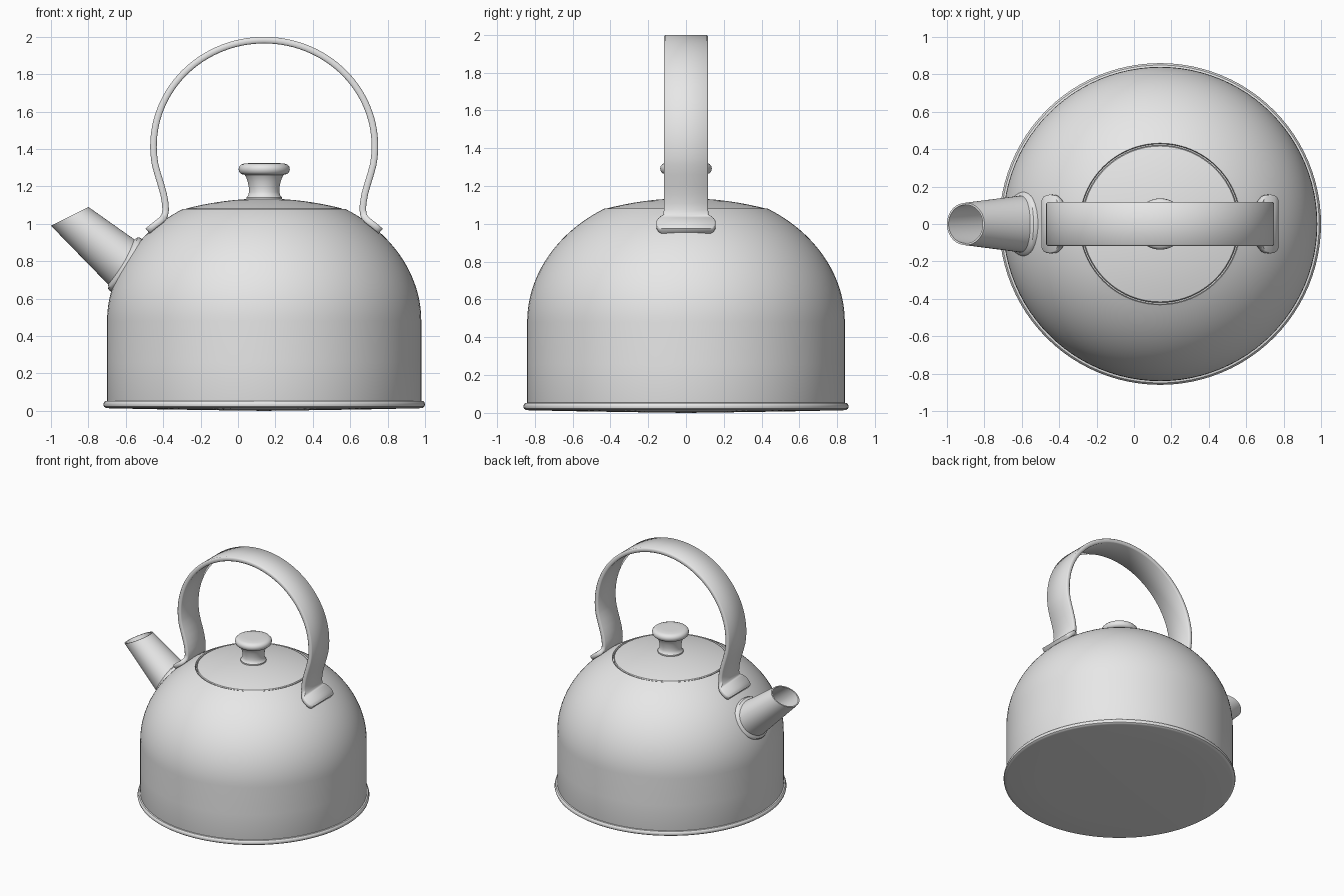
import bpy, bmesh, math
from mathutils import Vector

cube = bpy.data.objects.get("Cube")
if cube:
    bpy.data.objects.remove(cube, do_unlink=True)

CX = 0.14          # x of the pot's axis
SEG = 96

metal = bpy.data.materials.new("grey metal")
metal.use_nodes = True
metal.diffuse_color = (0.8, 0.8, 0.8, 1)
metal.node_tree.nodes["Principled BSDF"].inputs["Base Color"].default_value = (0.8, 0.8, 0.8, 1)


def loft(name, rings, cap=False, angle=35):
    """Skin a list of equal closed rings into one smooth-shaded object."""
    bm = bmesh.new()
    rows = [[bm.verts.new(p) for p in ring] for ring in rings]
    n = len(rows[0])
    for a, b in zip(rows, rows[1:]):
        for i in range(n):
            j = (i + 1) % n
            bm.faces.new((a[i], a[j], b[j], b[i]))
    if cap:
        bm.faces.new(rows[0][::-1])
        bm.faces.new(rows[-1])
    bmesh.ops.remove_doubles(bm, verts=bm.verts, dist=1e-5)
    bmesh.ops.recalc_face_normals(bm, faces=bm.faces)
    mesh = bpy.data.meshes.new(name)
    bm.to_mesh(mesh)
    bm.free()
    mesh.materials.append(metal)
    obj = bpy.data.objects.new(name, mesh)
    bpy.context.collection.objects.link(obj)
    bpy.ops.object.select_all(action='DESELECT')
    obj.select_set(True)
    bpy.context.view_layer.objects.active = obj
    bpy.ops.object.shade_smooth_by_angle(angle=math.radians(angle))
    return obj


def lathe(name, profile):
    """Spin (radius, z) points about the pot's axis."""
    turn = [2 * math.pi * i / SEG for i in range(SEG)]
    return loft(name, [[Vector((CX + r * math.cos(t), r * math.sin(t), z)) for t in turn]
                       for r, z in profile])


def dome(r):
    """Height of the squashed dome at radius r."""
    return 0.48 + 0.70 * math.sqrt(max(0, 1 - (r / 0.84) ** 2))


# Pot body: straight wall, domed shoulder, lip turned down at the lid seam
body = [(0.835, 0.03), (0.84, 0.05), (0.84, 0.26)]
a_end = math.acos(0.432 / 0.84)
for i in range(25):
    r = 0.84 * math.cos(a_end * i / 24)
    body.append((r, dome(r)))
body += [(0.428, 1.074), (0.428, 1.05)]
lathe("body", body)

# Base plate with a rolled rim and a very slightly bulged underside
lathe("base_rim", [(0, 0), (0.3, 0.004), (0.6, 0.009), (0.835, 0.014), (0.848, 0.016),
                   (0.857, 0.023), (0.86, 0.034), (0.857, 0.045), (0.85, 0.052), (0.838, 0.054)])

# Shallow lid
lid = [(0.428, 1.05), (0.421, 1.05), (0.421, 1.076), (0.416, 1.082)]
lid += [(r, 1.135 - 0.053 * (r / 0.416) ** 2) for r in (0.38, 0.33, 0.28, 0.22, 0.16, 0.1, 0.05, 0)]
lathe("lid", lid)

# Lid knob: flared neck under a rounded disc
lathe("lid_knob", [(0.095, 1.12), (0.095, 1.142), (0.086, 1.15), (0.081, 1.17), (0.082, 1.195),
                   (0.088, 1.225), (0.097, 1.25), (0.105, 1.262), (0.122, 1.266), (0.133, 1.276),
                   (0.137, 1.292), (0.134, 1.306), (0.124, 1.317), (0.105, 1.323), (0.06, 1.325),
                   (0, 1.325)])

# Handle strap: arch plus inward legs that spread into feet (offset, z, half width)
half = []
for i in range(33):
    t = math.radians(90 - 100 * i / 32)
    half.append((0.592 * math.cos(t), 1.415 + 0.567 * math.sin(t), 0.117))
half += [(0.569, 1.265, 0.117), (0.552, 1.21, 0.117), (0.538, 1.16, 0.117), (0.529, 1.11, 0.117),
         (0.527, 1.075, 0.117), (0.531, 1.048, 0.119), (0.538, 1.034, 0.134), (0.549, 1.021, 0.148),
         (0.565, 1.008, 0.155), (0.585, 0.993, 0.157), (0.603, 0.978, 0.154), (0.617, 0.966, 0.145),
         (0.623, 0.961, 0.132)]
path = [(-d, z, w) for d, z, w in half[:0:-1]] + half
T, C = 0.0175, 0.007
rings = []
for i, (d, z, w) in enumerate(path):
    p, q = path[max(i - 1, 0)], path[min(i + 1, len(path) - 1)]
    tangent = Vector((q[0] - p[0], 0, q[1] - p[1])).normalized()
    normal = Vector((-tangent.z, 0, tangent.x))
    section = [(w, T - C), (w - C, T), (C - w, T), (-w, T - C),
               (-w, C - T), (C - w, -T), (w - C, -T), (w, C - T)]
    rings.append([Vector((CX + d, y, z)) + normal * h for y, h in section])
loft("handle", rings, cap=True, angle=50)


# Spout: tapered tube between a slanted mouth and a ring hugging the body
def spout_ring(centre, along, ra, ry, bend=0.0):
    u = Vector((along[0], 0, along[1])).normalized()
    ring = []
    for i in range(48):
        t = 2 * math.pi * i / 48
        y = ry * math.sin(t)
        ring.append(Vector((centre[0] + bend * y * y, y, centre[1])) + u * ra * math.cos(t))
    return ring


def base_ring(offset, ra, ry):
    centre = (-0.607 - 0.87 * offset, 0.785 + 0.497 * offset)
    return spout_ring(centre, (0.497, 0.87), ra, ry, 0.7)


MOUTH, SLANT = (-0.9, 1.04), (0.2, 0.1)
loft("spout", [base_ring(-0.05, 0.143, 0.155), base_ring(0.015, 0.14, 0.152),
               spout_ring(MOUTH, SLANT, 0.112, 0.113),
               spout_ring(MOUTH, SLANT, 0.102, 0.103),
               base_ring(0.01, 0.128, 0.14), base_ring(-0.05, 0.128, 0.14)])

# Collar where the spout meets the body
loft("spout_collar", [base_ring(-0.045, 0.163, 0.175), base_ring(0.0, 0.163, 0.175),
                      base_ring(0.01, 0.158, 0.17), base_ring(0.015, 0.148, 0.16),
                      base_ring(0.022, 0.138, 0.15)])
